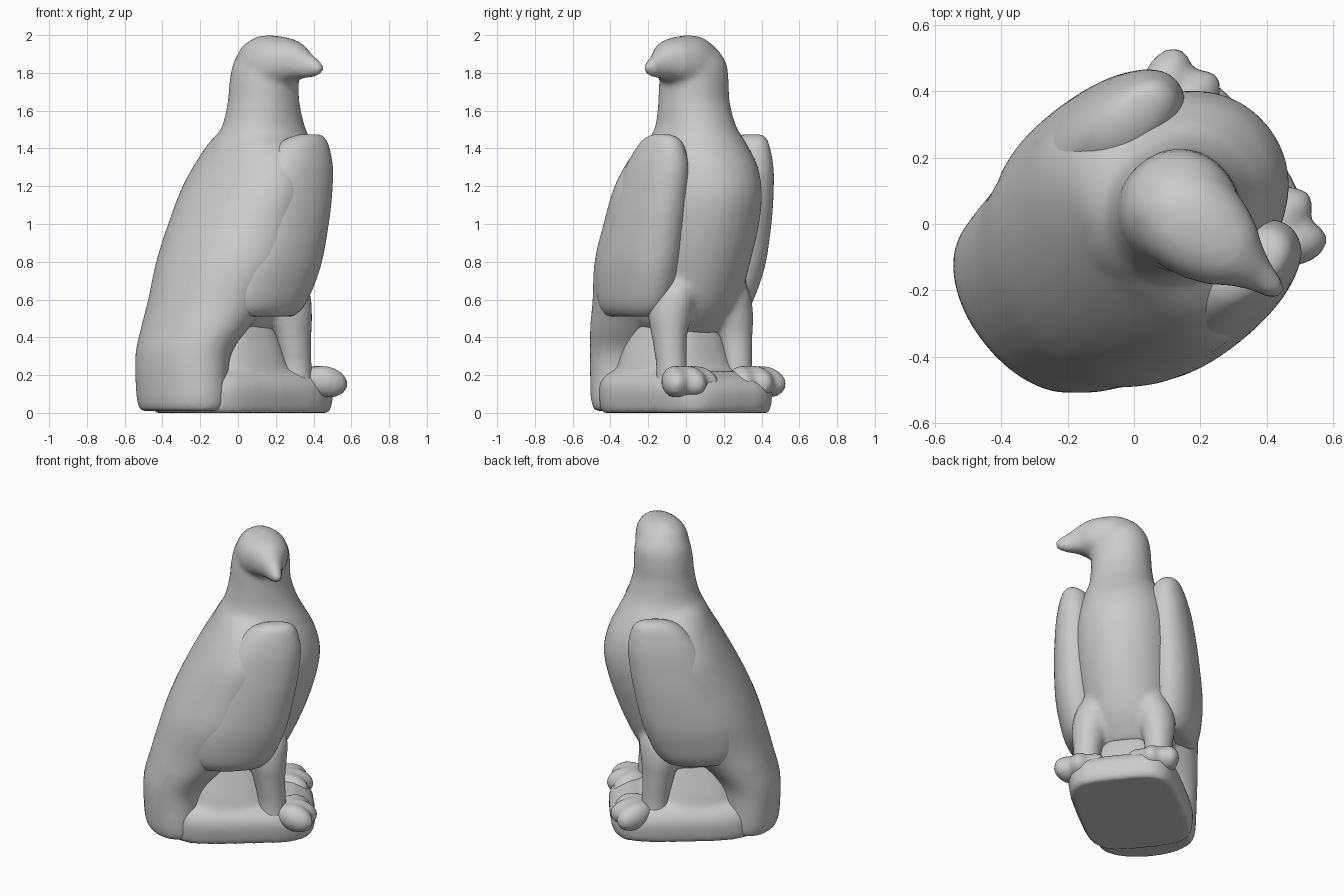
import bpy, bmesh, math
from mathutils import Matrix, Vector

if "Cube" in bpy.data.objects:
    bpy.data.objects.remove(bpy.data.objects["Cube"])

HEADING = math.radians(38)      # body faces +x+y; parts are built facing +x, then turned
I4 = Matrix.Identity(4)


def spline(rows, steps=5):
    """Catmull-Rom interpolation of the section rows."""
    out = []
    for i in range(len(rows) - 1):
        p0, p1 = rows[max(i - 1, 0)], rows[i]
        p2, p3 = rows[i + 1], rows[min(i + 2, len(rows) - 1)]
        for k in range(steps):
            t = k / steps
            out.append([0.5 * (2 * b + (c - a) * t + (2 * a - 5 * b + 4 * c - d) * t * t
                               + (3 * b - a - 3 * c + d) * t ** 3)
                        for a, b, c, d in zip(p0, p1, p2, p3)])
    out.append(list(rows[-1]))
    return out


def loft(bm, rows, p=2.0, frame=I4, sides=36):
    """Rows are (t, a0, a1, b0, b1): superellipse sections stacked along t."""
    rings = []
    for t, a0, a1, b0, b1 in spline(rows):
        ring = []
        for k in range(sides):
            w = 2 * math.pi * k / sides
            c, s = math.cos(w), math.sin(w)
            a = (a0 + a1) / 2 + (a1 - a0) / 2 * math.copysign(abs(c) ** (2 / p), c)
            b = (b0 + b1) / 2 + (b1 - b0) / 2 * math.copysign(abs(s) ** (2 / p), s)
            ring.append(bm.verts.new(frame @ Vector((a, b, t))))
        rings.append(ring)
    for r, q in zip(rings, rings[1:]):
        for k in range(sides):
            j = (k + 1) % sides
            bm.faces.new((r[k], r[j], q[j], q[k]))
    bm.faces.new(rings[0][::-1])
    bm.faces.new(rings[-1])


def blob(bm, loc, size, turn=0.0, pitch=0.0):
    m = (Matrix.Translation(loc) @ Matrix.Rotation(turn, 4, 'Z')
         @ Matrix.Rotation(pitch, 4, 'Y') @ Matrix.Diagonal((*size, 1)))
    bmesh.ops.create_icosphere(bm, subdivisions=3, radius=1, matrix=m)


def finish(name, bm, voxel=0.018, smooth=3):
    """Fuse the pieces of one part into a single smooth skin."""
    bmesh.ops.recalc_face_normals(bm, faces=bm.faces)
    bm.transform(Matrix.Rotation(HEADING, 4, 'Z'))
    me = bpy.data.meshes.new(name)
    bm.to_mesh(me)
    bm.free()
    ob = bpy.data.objects.new(name, me)
    bpy.context.collection.objects.link(ob)
    r = ob.modifiers.new("fuse", 'REMESH')
    r.mode, r.voxel_size, r.use_smooth_shade = 'VOXEL', voxel, True
    s = ob.modifiers.new("soften", 'SMOOTH')
    s.factor, s.iterations = 0.5, smooth
    return ob


def side_frame(s):
    return Matrix.Translation((0, -0.03, 0)) @ Matrix.Diagonal((1, s, 1, 1))


# Torso, neck and skull
bm = bmesh.new()
loft(bm, [(.42, -.2, .18, -.2, .17), (.5, -.3, .25, -.27, .24), (.6, -.38, .32, -.3, .27),
          (.8, -.4, .41, -.33, .29), (1.0, -.34, .475, -.34, .3), (1.16, -.26, .5, -.33, .29),
          (1.3, -.19, .47, -.31, .27), (1.42, -.135, .41, -.28, .22), (1.52, -.085, .36, -.245, .16),
          (1.65, -.055, .32, -.235, .135), (1.75, -.045, .315, -.235, .13),
          (1.85, -.025, .305, -.225, .115), (1.93, .02, .255, -.185, .065),
          (1.975, .065, .2, -.12, .01), (1.995, .1, .16, -.08, -.02)], p=2.1)
# Mantle: back and folded wing mass running down into the tail
loft(bm, [(.01, -.55, -.19, -.29, .28), (.08, -.57, -.18, -.31, .30), (.3, -.575, -.17, -.315, .31),
          (.45, -.54, -.06, -.36, .33), (.6, -.5, .09, -.40, .35), (.8, -.44, .23, -.455, .385),
          (1.0, -.355, .28, -.455, .385), (1.2, -.25, .30, -.445, .375),
          (1.35, -.165, .29, -.38, .31), (1.44, -.12, .27, -.29, .23), (1.5, -.08, .22, -.2, .14)],
     p=2.05)
# Face and beak, looking over the right shoulder
turn = math.radians(-76.6)
d, n = Vector((math.cos(turn), math.sin(turn), 0)), Vector((-math.sin(turn), math.cos(turn), 0))
head = Matrix(((n.x, 0, d.x, .128), (n.y, 0, d.y, -.05), (0, 1, 0, 0), (0, 0, 0, 1)))
loft(bm, [(-.1, -.11, .11, 1.69, 1.955), (0, -.155, .155, 1.67, 1.995), (.1, -.155, .155, 1.70, 1.995),
          (.2, -.12, .12, 1.75, 1.975), (.26, -.08, .08, 1.77, 1.945),
          (.32, -.05, .05, 1.775, 1.90), (.37, -.035, .035, 1.785, 1.87),
          (.4, -.015, .015, 1.80, 1.845)], p=2.2, frame=head)
# Legs with thighs
for s in (-1, 1):
    loft(bm, [(.12, .11, .29, .14, .31), (.25, .11, .28, .14, .3), (.4, .08, .275, .13, .31),
              (.52, .04, .285, .09, .32), (.64, .0, .29, .06, .3), (.76, .0, .24, .08, .24)],
         frame=side_frame(s))
finish("body_head_and_tail", bm, smooth=5)

# Folded wings: leading edge and lower flap standing proud of the body
WING = [(1.475, .15, .29, .27, .345), (1.43, .05, .34, .2, .375), (1.3, -.06, .368, .16, .41),
        (1.15, -.13, .355, .15, .43), (1.0, -.19, .33, .14, .442), (.8, -.28, .285, .14, .445),
        (.65, -.31, .23, .14, .425), (.56, -.30, .18, .15, .40), (.51, -.26, .12, .19, .36)]
for s, name in ((-1, "right_wing"), (1, "left_wing")):
    bm = bmesh.new()
    loft(bm, WING, p=2.15, frame=side_frame(s))
    finish(name, bm)

# Feet: three thick toes each
bm = bmesh.new()
for s in (-1, 1):
    for spread in (-.55, 0, .55):
        y = s * .225 - .03 + .14 * math.sin(spread)
        blob(bm, (.2 + .15 * math.cos(spread), y, .165), (.125, .075, .085), spread, .2)
finish("feet", bm, smooth=6)

# Rock: slab with a mound filling the space under the bird
bm = bmesh.new()
loft(bm, [(0, -.42, .445, -.34, .31), (.03, -.43, .46, -.35, .32), (.12, -.43, .465, -.36, .325),
          (.18, -.42, .42, -.34, .3), (.22, -.38, .34, -.3, .26)], p=4)
loft(bm, [(.1, -.38, .34, -.34, .30), (.25, -.36, .24, -.3, .26), (.4, -.32, .19, -.25, .21),
          (.55, -.28, .12, -.2, .16)], p=2.6)
finish("rock_base", bm, smooth=5)
